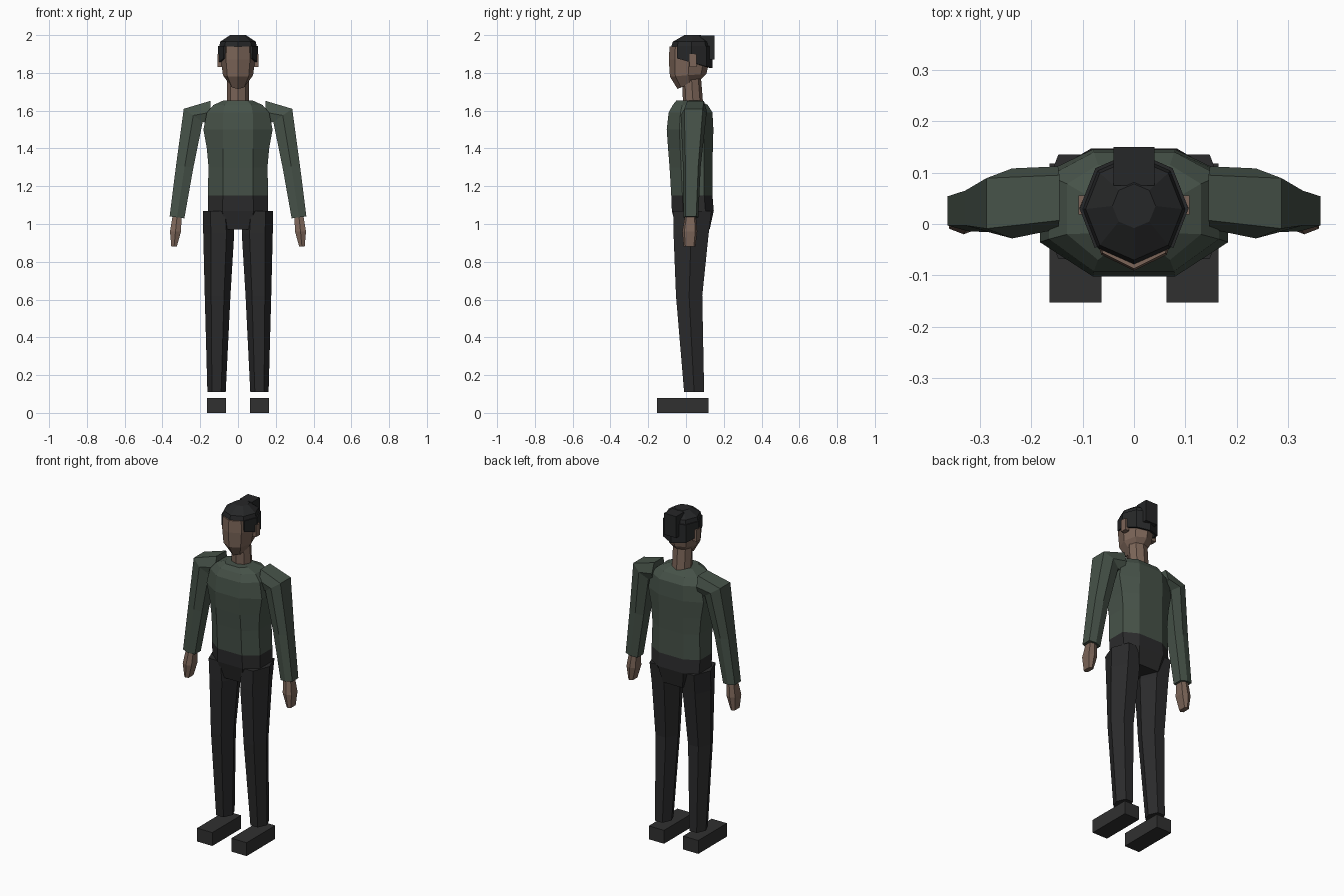
import bpy, bmesh, math
from mathutils import Vector

if "Cube" in bpy.data.objects:
    bpy.data.objects.remove(bpy.data.objects["Cube"])


def material(name, rgb):
    m = bpy.data.materials.new(name)
    m.diffuse_color = (*rgb, 1)
    m.use_nodes = True
    m.node_tree.nodes["Principled BSDF"].inputs["Base Color"].default_value = m.diffuse_color
    return m


SKIN = material("skin brown", (0.20, 0.130, 0.098))
GREEN = material("dark green", (0.062, 0.085, 0.066))
PANTS = material("charcoal", (0.024, 0.024, 0.025))
HAIR = material("near black", (0.019, 0.020, 0.021))
SHOE = material("shoe grey", (0.030, 0.030, 0.030))


def finish(name, bm, mat):
    bmesh.ops.recalc_face_normals(bm, faces=bm.faces)
    me = bpy.data.meshes.new(name)
    bm.to_mesh(me)
    bm.free()
    me.materials.append(mat)
    ob = bpy.data.objects.new(name, me)
    bpy.context.collection.objects.link(ob)
    return ob


def loft(name, rings, mat, closed=True):
    """Skin a list of matching cross-sections, capping the ends if closed."""
    bm = bmesh.new()
    vs = [[bm.verts.new(p) for p in r] for r in rings]
    n = len(vs[0])
    for a, b in zip(vs, vs[1:]):
        for i in range(n if closed else n - 1):
            j = (i + 1) % n
            bm.faces.new((a[i], a[j], b[j], b[i]))
    if closed:
        bm.faces.new(vs[0])
        bm.faces.new(vs[-1])
    return finish(name, bm, mat)


def box(name, x0, x1, y0, y1, z0, z1, mat):
    def rect(z):
        return [(x0, y0, z), (x1, y0, z), (x1, y1, z), (x0, y1, z)]
    return loft(name, [rect(z0), rect(z1)], mat)


def body_ring(z, xh, xf, yf, yb):
    """Flat-fronted octagon for the torso."""
    d = yb - yf
    half = [(xf, yf), (xh, yf + 0.27 * d), (xh, yf + 0.8 * d), (xf, yb)]
    return [(x, y, z) for x, y in half] + [(-x, y, z) for x, y in reversed(half)]


def head_ring(zf, zb, rx, yf, yb, angles=range(0, 360, 45)):
    """Octagon with a point at the front; height may tilt front to back."""
    pts = []
    for a in angles:
        t = (1 - math.cos(math.radians(a))) / 2
        s = math.sin(math.radians(a))
        pts.append((rx * s, yf + (yb - yf) * t, zf + (zb - zf) * t))
    return pts


def limb_ring(side, inner, outer, yf, yb, flat=False):
    """Hexagon between an inner and an outer (x, z) point."""
    a, b = Vector(inner), Vector(outer)
    d = yb - yf
    if flat:    # flat front and back, points at the sides
        uv = [(0, .5), (.25, 0), (.75, 0), (1, .5), (.75, 1), (.25, 1)]
    else:       # points front and back, flat at the sides
        uv = [(0, .14), (.5, 0), (1, .14), (1, .86), (.5, 1), (0, .86)]
    pts = []
    for u, v in uv:
        p = a.lerp(b, u)
        pts.append((side * p.x, yf + d * v, p.y))
    return pts


# Torso and hips
loft("shirt", [body_ring(*r) for r in (
    (1.15, .160, .080, -.078, .140),
    (1.30, .156, .080, -.087, .140),
    (1.40, .165, .080, -.095, .142),
    (1.50, .183, .080, -.102, .145),
    (1.59, .165, .078, -.092, .140),
    (1.63, .130, .070, -.070, .115),
    (1.655, .075, .045, -.050, .070))], GREEN)
loft("hips", [body_ring(*r) for r in (
    (0.97, .075, .065, -.050, .125),
    (1.07, .158, .083, -.075, .147),
    (1.15, .160, .080, -.078, .140))], PANTS)

# Head, neck and hair
loft("neck", [head_ring(z, z, .058, yf, yb) for z, yf, yb in
              ((1.62, -.015, .092), (1.79, -.022, .078))], SKIN)
loft("head", [head_ring(*r) for r in (
    (1.715, 1.765, .045, -.045, .078),
    (1.780, 1.795, .080, -.085, .108),
    (1.870, 1.870, .090, -.091, .125),
    (1.940, 1.940, .086, -.087, .122))], SKIN)
loft("hair_cap", [head_ring(*r) for r in (
    (1.940, 1.940, .100, -.078, .135),
    (1.965, 1.965, .094, -.070, .128),
    (2.000, 2.000, .042, -.008, .078))], HAIR)
around = range(45, 316, 45)
skirt = loft("hair_sides", [head_ring(z0, z1, .100, -.075, .135, around) for z0, z1 in
                            ((1.885, 1.825), (1.942, 1.942))], HAIR, closed=False)
thick = skirt.modifiers.new("thickness", 'SOLIDIFY')
thick.thickness = .012
thick.offset = 0
box("hair_bun", -.04, .04, .075, .150, 1.87, 1.998, HAIR)

# Paired parts
for s, tag in ((-1, "left"), (1, "right")):
    x = sorted((s * .08, s * .108))
    box("ear_" + tag, *x, .018, .055, 1.83, 1.90, SKIN)

    loft("sleeve_" + tag, [limb_ring(s, *r) for r in (
        ((.150, 1.53), (.145, 1.652), -.010, .112),
        ((.187, 1.54), (.287, 1.610), -.028, .108),
        ((.236, 1.30), (.328, 1.310), -.016, .078),
        ((.284, 1.03), (.362, 1.040), -.014, .065))], GREEN)

    loft("hand_" + tag, [limb_ring(s, *r) for r in (
        ((.298, 1.05), (.345, 1.05), -.004, .052),
        ((.302, .96), (.360, .96), -.020, .060),
        ((.324, .88), (.353, .88), -.012, .050))], SKIN)

    loft("trouser_leg_" + tag, [limb_ring(s, *r, flat=True) for r in (
        ((.030, 1.07), (.186, 1.07), -.068, .135),
        ((.020, .95), (.184, .95), -.066, .120),
        ((.040, .62), (.176, .62), -.053, .086),
        ((.065, .11), (.162, .11), -.010, .096))], PANTS)

    x = sorted((s * .063, s * .164))
    box("shoe_" + tag, *x, -.153, .118, 0, .08, SHOE)
